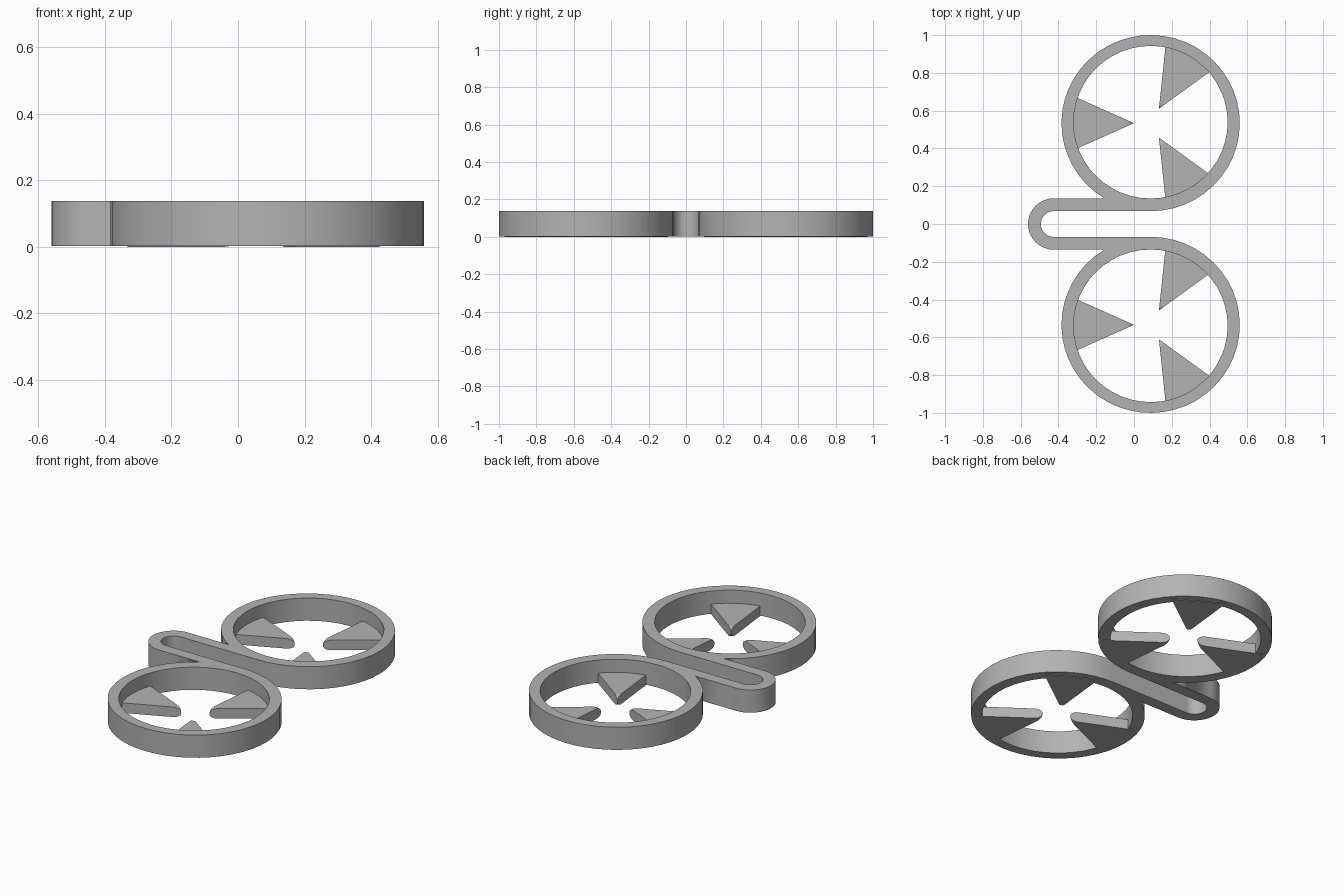
import bpy, bmesh
from math import sin, cos, tan, pi, radians, asin

cube = bpy.data.objects.get("Cube")
if cube:
    bpy.data.objects.remove(cube, do_unlink=True)

grey = bpy.data.materials.new("plain_grey")
grey.use_nodes = True
grey.diffuse_color = (0.45, 0.45, 0.45, 1)
grey.node_tree.nodes["Principled BSDF"].inputs["Base Color"].default_value = grey.diffuse_color

RING_X, RING_Y = 0.088, 0.534
OUTER = (0.472, 0.466)
INNER = (0.408, 0.404)
HOLE_Y = 0.539
BEND_X, BEND_OUT, BEND_IN = -0.425, 0.136, 0.068
LOW, HIGH = 0.003, 0.138


def arc(cx, cy, radii, start, end, steps):
    """Points along an elliptical arc, both ends included."""
    angles = [start + (end - start) * i / steps for i in range(steps + 1)]
    return [(cx + radii[0] * cos(a), cy + radii[1] * sin(a)) for a in angles]


def finish(name, bm):
    """Clean the mesh and add it as a grey object."""
    bmesh.ops.remove_doubles(bm, verts=bm.verts, dist=0.0001)
    bmesh.ops.recalc_face_normals(bm, faces=bm.faces)
    mesh = bpy.data.meshes.new(name)
    bm.to_mesh(mesh)
    bm.free()
    mesh.materials.append(grey)
    obj = bpy.data.objects.new(name, mesh)
    bpy.context.collection.objects.link(obj)
    return obj


def build_frame():
    """Two rings joined by a hairpin bend, as one filled outline with holes."""
    meet = pi - asin((BEND_OUT - RING_Y) / OUTER[1])
    half = arc(BEND_X, 0, (BEND_OUT, BEND_OUT), pi, pi / 2, 10)
    half += arc(RING_X, RING_Y, OUTER, meet, -pi / 2, 44)
    half += arc(BEND_X, 0, (BEND_IN, BEND_IN), pi / 2, pi, 10)
    outline = half + [(x, -y) for x, y in reversed(half[1:-1])]
    loops = [outline]
    for side in (1, -1):
        loops.append(arc(RING_X, side * HOLE_Y, INNER, 0, 2 * pi, 48)[:-1])

    curve = bpy.data.curves.new("frame_outline", "CURVE")
    curve.dimensions = "2D"
    curve.fill_mode = "BOTH"
    curve.extrude = (HIGH - LOW) / 2
    for loop in loops:
        spline = curve.splines.new("POLY")
        spline.points.add(len(loop) - 1)
        for point, (x, y) in zip(spline.points, loop):
            point.co = (x, y, 0, 1)
        spline.use_cyclic_u = True

    # Turn the filled curve into a plain mesh
    helper = bpy.data.objects.new("frame_outline", curve)
    bpy.context.collection.objects.link(helper)
    bpy.context.view_layer.update()
    evaluated = helper.evaluated_get(bpy.context.evaluated_depsgraph_get())
    bm = bmesh.new()
    bm.from_mesh(evaluated.to_mesh())
    evaluated.to_mesh_clear()
    bpy.data.objects.remove(helper, do_unlink=True)
    bmesh.ops.translate(bm, verts=bm.verts, vec=(0, 0, (LOW + HIGH) / 2))
    return finish("double_ring_frame", bm)


def build_wedge(name, cx, cy, angle):
    """Triangular tooth pointing at the ring centre, with a rounded nose."""
    length, height, nose, gap = 0.332, 0.06, 0.04, 0.088
    spread = tan(radians(24))
    profile = [(length, 0), (length, height)]
    profile += arc(nose, height / 2, (nose, height / 2), pi / 2, 3 * pi / 2, 14)
    bm = bmesh.new()
    sides = []
    for s in (1, -1):
        sides.append([bm.verts.new((gap + d, s * d * spread, z)) for d, z in profile])
        bm.faces.new(sides[-1])
    for i in range(len(profile)):
        a, b = sides
        bm.faces.new((a[i - 1], a[i], b[i], b[i - 1]))
    obj = finish(name, bm)
    obj.location = (cx, cy, 0)
    obj.rotation_euler.z = angle
    return obj


build_frame()
for label, side in (("back", 1), ("front", -1)):
    for i in range(3):
        build_wedge(f"{label}_ring_tooth_{i + 1}", RING_X, side * RING_Y,
                    radians(60 + 120 * i))
